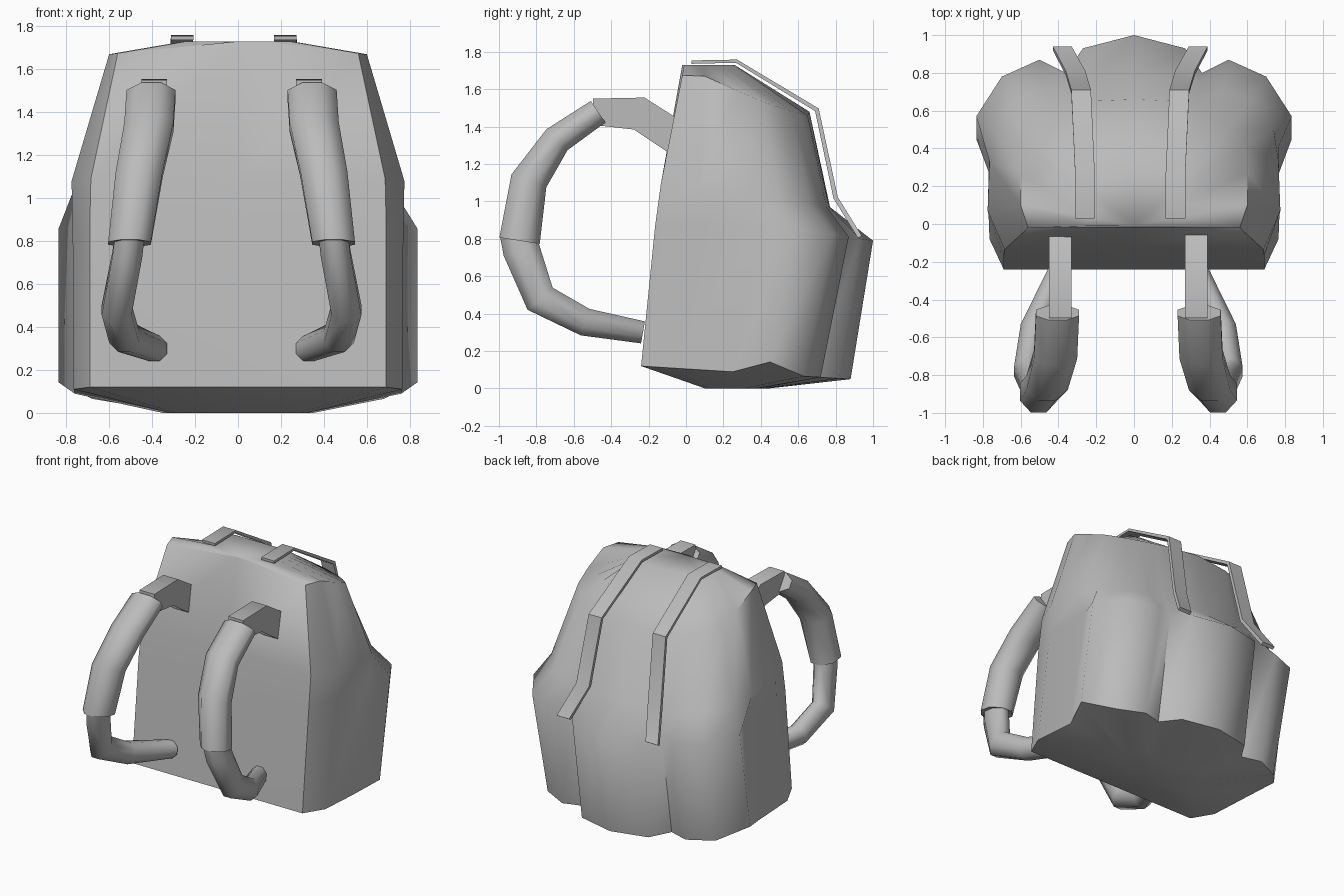
import bpy, bmesh, math
from mathutils import Vector

if "Cube" in bpy.data.objects:
    bpy.data.objects.remove(bpy.data.objects["Cube"])

fabric = bpy.data.materials.new("grey_fabric")
fabric.diffuse_color = (0.5, 0.5, 0.5, 1)
fabric.use_nodes = True
fabric.node_tree.nodes["Principled BSDF"].inputs["Base Color"].default_value = fabric.diffuse_color


def finish(name, bm, angle):
    bmesh.ops.recalc_face_normals(bm, faces=bm.faces[:])
    me = bpy.data.meshes.new(name)
    bm.to_mesh(me)
    bm.free()
    ob = bpy.data.objects.new(name, me)
    bpy.context.collection.objects.link(ob)
    me.materials.append(fabric)
    bpy.ops.object.select_all(action='DESELECT')
    ob.select_set(True)
    bpy.context.view_layer.objects.active = ob
    bpy.ops.object.shade_smooth_by_angle(angle=math.radians(angle))
    return ob


def bridge(bm, rings):
    for a, b in zip(rings, rings[1:]):
        n = len(a)
        for i in range(n):
            j = (i + 1) % n
            bm.faces.new((a[i], a[j], b[j], b[i]))


def sweep(name, path, side, sides, mid, angle=50):
    """Tube along (x, y, z, half width, half thickness), kept level across x."""
    bm = bmesh.new()
    pts = [Vector(p[:3]) for p in path]
    rings = []
    for i, p in enumerate(path):
        t = pts[min(i + 1, len(pts) - 1)] - pts[max(i - 1, 0)]
        n = t.cross(Vector((1, 0, 0))).normalized()
        ring = []
        for k in range(sides):
            a = math.tau * (k + 0.5) / sides
            c, s = math.cos(a), math.sin(a)
            q = max(abs(c), abs(s)) if sides == 4 else 0.93
            v = pts[i] + Vector((1, 0, 0)) * (p[3] * c / q) + n * (p[4] * s / q)
            ring.append(bm.verts.new((mid + side * v.x, v.y, v.z)))
        rings.append(ring)
    bridge(bm, rings)
    bm.faces.new(rings[0])
    bm.faces.new(rings[-1])
    return finish(name, bm, angle)


# Bag body: half outlines from front centre round the side pocket to back centre
base = [(0, -.24), (.69, -.24), (.765, -.08), (.76, .25), (.835, .45),
        (.68, .63), (.5, .72), (.36, .68), (.27, .82), (0, .88)]
pocket_top = [(0, -.15), (.69, -.165), (.77, .05), (.765, .41), (.835, .57),
              (.7, .78), (.5, .87), (.36, .8), (.27, .93), (0, 1.0)]
waist = [(0, -.12), (.685, -.135), (.775, .07), (.765, .33), (.74, .5),
         (.62, .66), (.47, .72), (.36, .75), (.25, .765), (0, .77)]
shoulder = [(0, -.02), (.56, -.02), (.6, .1), (.6, .27), (.585, .41),
            (.5, .5), (.42, .56), (.33, .61), (.25, .65), (0, .66)]
crown = [(0, -.01), (.24, -.01), (.25, .04), (.25, .1), (.25, .15),
         (.25, .19), (.25, .22), (.24, .25), (.2, .26), (0, .26)]
under = [(x * .42, .25 + (y - .25) * .3) for x, y in base]

layers = [
    (under, lambda x, y: 0.0),
    (base, lambda x, y: .12 - .07 * (y + .24) / 1.12 + max(0, x - .77) * 1.0),
    (pocket_top, lambda x, y: .87 - .08 * max(0, y - .5) / .5),
    (waist, lambda x, y: 1.09 - .12 * max(0, y) / .77),
    (shoulder, lambda x, y: 1.73 - .1 * x - .25 * max(0, y - .1) / .56),
    (crown, lambda x, y: 1.73),
]
bm = bmesh.new()
rings = []
for outline, height in layers:
    half = [(x, y, height(x, y)) for x, y in outline]
    loop = half + [(-x, y, z) for x, y, z in half[-2:0:-1]]
    rings.append([bm.verts.new(v) for v in loop])
bridge(bm, rings)
bm.faces.new(rings[0])
bm.faces.new(rings[-1])
finish("bag_body", bm, 62)

# Carrying straps at the front and flat straps over the back
for side, label in ((1, "right"), (-1, "left")):
    sweep(label + "_strap_anchor", [
        (.36, -.02, 1.32, .06, .09), (.36, -.25, 1.47, .06, .09),
        (.36, -.50, 1.48, .06, .07)], side, 4, -.03)
    sweep(label + "_shoulder_pad", [
        (.375, -.47, 1.48, .115, .07), (.385, -.69, 1.33, .115, .08),
        (.43, -.84, 1.11, .11, .1), (.475, -.89, .79, .1, .11)],
        side, 8, -.03, 60)
    sweep(label + "_lower_strap", [
        (.475, -.89, .82, .07, .105), (.485, -.88, .74, .07, .1),
        (.535, -.78, .48, .07, .09), (.50, -.54, .355, .07, .075),
        (.36, -.23, .30, .06, .06)], side, 8, -.03, 60)
    sweep(label + "_back_strap", [
        (.24, .03, 1.745, .052, .009), (.24, .27, 1.75, .052, .009),
        (.26, .70, 1.49, .052, .012), (.29, .80, 1.02, .052, .012),
        (.36, .93, .81, .05, .012)], side, 4, -.02, 40)
